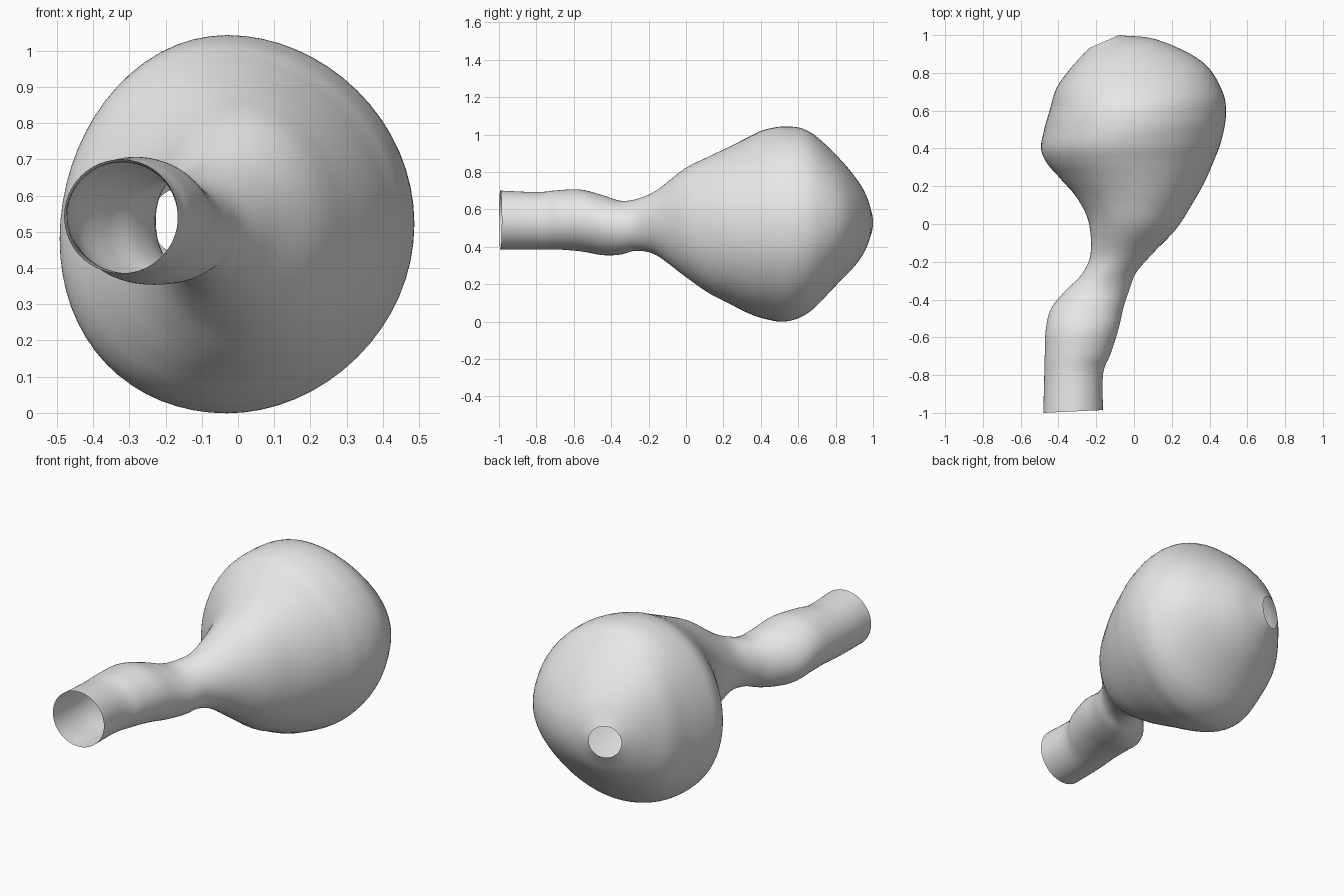
import bpy
import bmesh
from math import cos, sin, tau
from mathutils import Vector

cube = bpy.data.objects.get("Cube")
if cube:
    bpy.data.objects.remove(cube, do_unlink=True)

SIDES = 64   # points around each ring
STEPS = 6    # rings between two stations


def station(lx, ly, rx, ry, low, high, lean=0, sag=0):
    """Left and right outline points, height range, crest lean to the left, left-side sag."""
    return Vector((lx, ly, rx, ry, low, high, lean, sag))


stations = [
    # mouth and tube
    station(-.48, -1, -.165, -.985, .385, .7),
    station(-.475, -.8, -.163, -.79, .385, .692),
    station(-.472, -.68, -.125, -.69, .385, .702),
    station(-.467, -.56, -.083, -.56, .375, .705),
    station(-.44, -.45, -.055, -.44, .355, .675),
    # neck
    station(-.36, -.35, -.025, -.35, .358, .646),
    station(-.28, -.27, .01, -.26, .378, .655),
    station(-.23, -.16, .095, -.16, .355, .7),
    station(-.24, .01, .22, -.03, .245, .815),
    # bulb
    station(-.3, .135, .305, .1, .155, .88),
    station(-.39, .24, .375, .225, .095, .935, .02, .02),
    station(-.463, .325, .425, .34, .045, .985, .04, .03),
    station(-.492, .4, .462, .44, .015, 1.025, .06, .04),
    station(-.478, .49, .487, .58, 0, 1.043, .07, .04),
    station(-.447, .6, .465, .71, .045, 1.02, .1, .04),
    station(-.41, .72, .36, .86, .175, .91, .18, .04),
    # small rear hole
    station(-.335, .825, .125, .975, .3, .77, .15, .01),
    station(-.24, .93, -.08, 1, .44, .62),
]


def smooth_through(rows, steps):
    """Smooth curve passing through every station."""
    rows = [2 * rows[0] - rows[1]] + rows + [2 * rows[-1] - rows[-2]]
    result = []
    for a, b, c, d in zip(rows, rows[1:], rows[2:], rows[3:]):
        for k in range(steps):
            t = k / steps
            result.append(b + (c - a) * (t / 2)
                          + (2 * a - 5 * b + 4 * c - d) * (t * t / 2)
                          + (3 * b - a - 3 * c + d) * (t ** 3 / 2))
    result.append(rows[-2])
    return result


def add_ring(bm, row):
    """Rounded cross-section spanning the left and right outline points."""
    lx, ly, rx, ry, low, high, lean, sag = row
    left = Vector((lx, ly, (low + high) / 2))
    right = Vector((rx, ry, (low + high) / 2))
    centre, across = (left + right) / 2, (right - left) / 2
    half = (high - low) / 2
    ring = []
    for j in range(SIDES):
        c, s = cos(tau * j / SIDES), sin(tau * j / SIDES)
        up = Vector((0, 0, half * s - sag * min(c, 0) ** 2))
        ring.append(bm.verts.new(centre + across * (c - lean * s * s) + up))
    return ring


# Thin shell, open at the mouth and at the small hole in the bulb
bm = bmesh.new()
rings = [add_ring(bm, row) for row in smooth_through(stations, STEPS)]
for near, far in zip(rings, rings[1:]):
    for j in range(SIDES):
        k = (j + 1) % SIDES
        bm.faces.new((near[j], far[j], far[k], near[k])).smooth = True

mesh = bpy.data.meshes.new("bulb_vessel")
bm.to_mesh(mesh)
bm.free()
vessel = bpy.data.objects.new("bulb_vessel", mesh)
bpy.context.collection.objects.link(vessel)

# Plain grey finish
grey = bpy.data.materials.new("light_grey")
grey.use_nodes = True
colour = (.8, .8, .8, 1)
grey.diffuse_color = colour
grey.node_tree.nodes["Principled BSDF"].inputs["Base Color"].default_value = colour
mesh.materials.append(grey)
